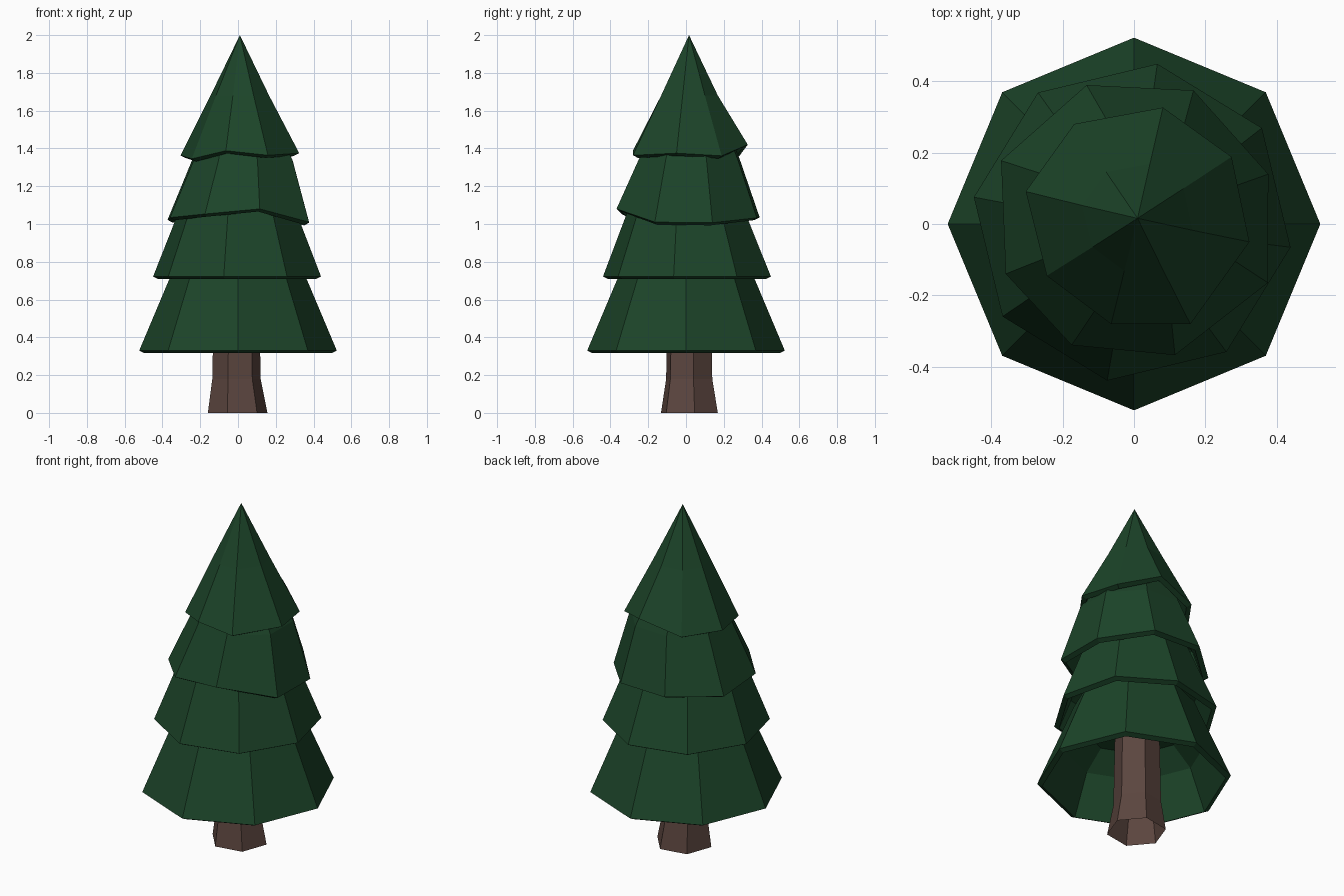
import bpy, bmesh, math

if "Cube" in bpy.data.objects:
    bpy.data.objects.remove(bpy.data.objects["Cube"])


def material(name, rgb):
    m = bpy.data.materials.new(name)
    m.diffuse_color = (*rgb, 1.0)
    m.use_nodes = True
    m.node_tree.nodes["Principled BSDF"].inputs["Base Color"].default_value = m.diffuse_color
    return m


GREEN = material("pine green", (0.0115, 0.058, 0.022))
BROWN = material("bark brown", (0.105, 0.060, 0.049))


def polygon(sides, rot):
    """Flat unit outline as (x, y, height offset)."""
    angles = [math.radians(rot + 360 * i / sides) for i in range(sides)]
    return [(math.cos(a), math.sin(a), 0) for a in angles]


def loft(name, outline, rings, mat, open_base=False):
    """Stack scaled outlines (cx, cy, scale, z, share of height offset)."""
    bm = bmesh.new()
    loops = [[bm.verts.new((cx + s * x, cy + s * y, z + k * dz)) for x, y, dz in outline]
             for cx, cy, s, z, k in rings]
    n = len(outline)
    for low, high in zip(loops, loops[1:]):
        for i in range(n):
            j = (i + 1) % n
            bm.faces.new((low[i], low[j], high[j], high[i]))
    if not open_base:
        bm.faces.new(loops[0])
    if rings[-1][2] > 0:
        bm.faces.new(loops[-1])
    bmesh.ops.remove_doubles(bm, verts=bm.verts, dist=0.0001)
    bmesh.ops.recalc_face_normals(bm, faces=bm.faces)
    mesh = bpy.data.meshes.new(name)
    bm.to_mesh(mesh)
    bm.free()
    mesh.materials.append(mat)
    bpy.context.collection.objects.link(bpy.data.objects.new(name, mesh))


def tier(name, outline, centre, r, z, uppers, hollow, unit=1.0):
    """Skirt of branches: hollow underside, thin slanted lip, sloping outside.
    unit is the mean radius of the outline, uppers are (x, y, radius, z) rings."""
    cx, cy = centre
    slope = (r - uppers[0][2]) / (uppers[0][3] - z)
    inner = r - slope * hollow - 0.034
    rings = [
        (cx, cy, (inner - 0.12) / unit, z + hollow * 1.45, 0),  # hollow ceiling
        (cx, cy, inner / unit, z + hollow, 0.3),                # hollow wall
        (cx, cy, (r - 0.028) / unit, z - 0.014, 1),             # inner lip
        (cx, cy, r / unit, z, 1),                               # outer rim
    ]
    rings += [(x, y, ur / unit, uz, 0) for x, y, ur, uz in uppers]
    loft(name, outline, rings, GREEN)


# Trunk with flared foot, open at the base
loft("trunk", polygon(6, 10), [(-0.002, 0.018, 0.16, 0, 0),
                               (-0.008, 0.017, 0.13, 0.18, 0),
                               (-0.008, 0.017, 0.12, 0.70, 0)], BROWN, open_base=True)

# Branch tiers with even rims
tier("bottom_branches", polygon(8, 0), (0, 0), 0.523, 0.33, [(0, 0, 0.325, 0.80)], 0.22)
tier("lower_branches", polygon(8, -9), (-0.005, 0.005), 0.45, 0.722,
     [(-0.003, 0, 0.293, 1.12)], 0.15)

# Branch tiers with uneven rims: corner offsets from the centre
upper_rim = [(0.375, 0.135, -0.033), (0.165, 0.37, -0.007), (-0.135, 0.385, -0.005),
             (-0.375, 0.173, -0.018), (-0.362, -0.145, -0.006), (-0.177, -0.345, 0.013),
             (0.113, -0.373, 0.04), (0.374, -0.17, -0.03)]
tier("upper_branches", upper_rim, (0.002, 0.005), 0.40, 1.04,
     [(0.023, 0.013, 0.283, 1.34), (0.012, 0.015, 0.235, 1.45)], 0.14, unit=0.40)

top_rim = [(0.312, -0.068, 0.005), (0.262, 0.17, -0.009), (0.07, 0.308, 0.05),
           (-0.178, 0.262, -0.012), (-0.314, 0.073, -0.007), (-0.255, -0.163, -0.025),
           (-0.075, -0.298, 0.018), (0.147, -0.298, -0.006)]
tier("top_branches", top_rim, (0.011, 0.018), 0.316, 1.37,
     [(0.01, 0.016, 0.156, 1.68), (0.01, 0.016, 0, 2.0)], 0.12, unit=0.315)
